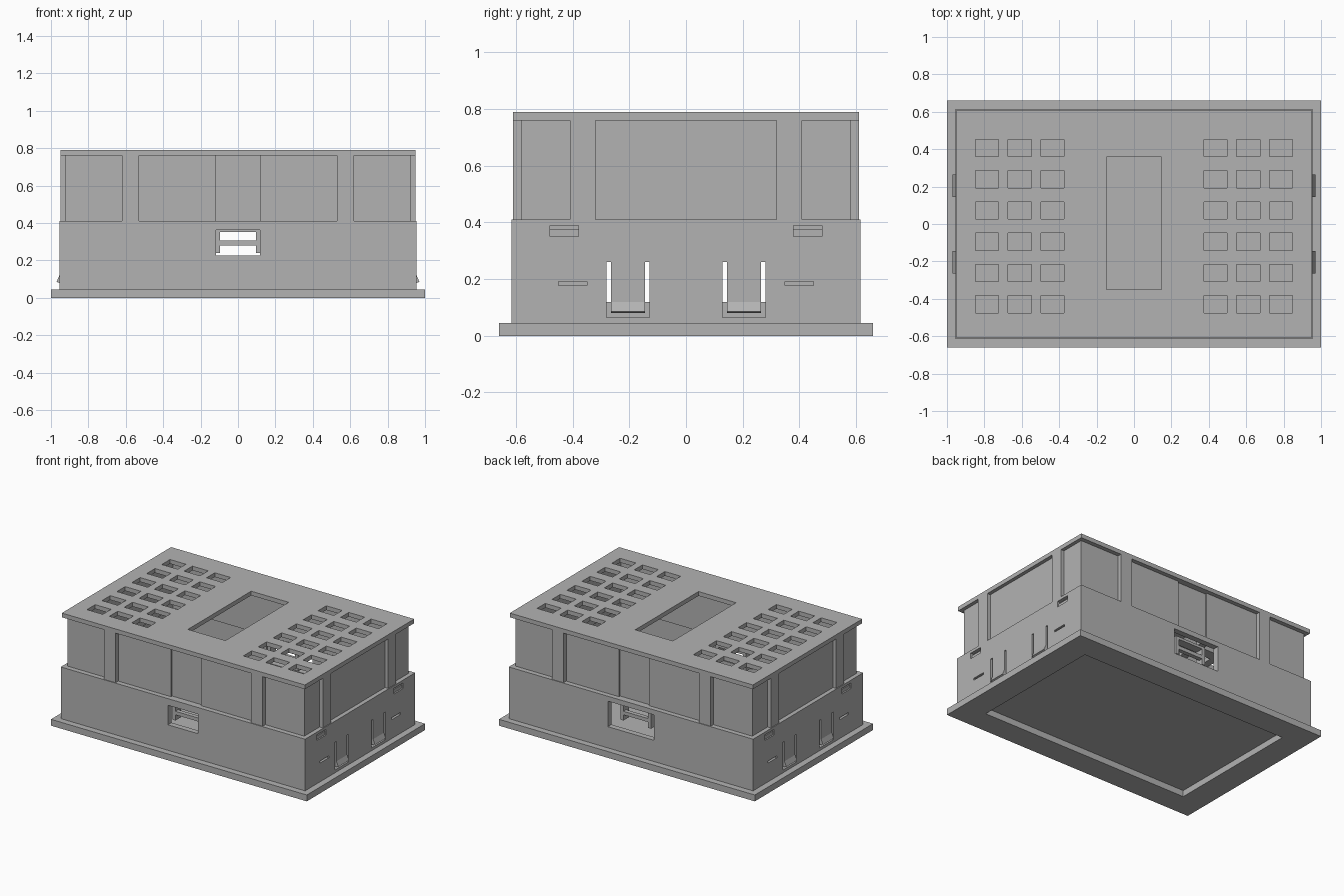
import bpy, bmesh
from mathutils import Vector

if "Cube" in bpy.data.objects:
    bpy.data.objects.remove(bpy.data.objects["Cube"], do_unlink=True)

grey = bpy.data.materials.new("plain grey")
grey.use_nodes = True
colour = (0.45, 0.45, 0.45, 1)
grey.diffuse_color = colour
grey.node_tree.nodes["Principled BSDF"].inputs["Base Color"].default_value = colour


def boxes(name, ranges):
    """One object made of axis-aligned boxes, each (x0, x1, y0, y1, z0, z1)."""
    bm = bmesh.new()
    for x0, x1, y0, y1, z0, z1 in ranges:
        lo, hi = Vector((x0, y0, z0)), Vector((x1, y1, z1))
        for v in bmesh.ops.create_cube(bm, size=1)["verts"]:
            v.co = (lo + hi) / 2 + v.co * (hi - lo)
    return finish(name, bm)


def finish(name, bm):
    bmesh.ops.recalc_face_normals(bm, faces=bm.faces)
    mesh = bpy.data.meshes.new(name)
    bm.to_mesh(mesh)
    bm.free()
    mesh.materials.append(grey)
    obj = bpy.data.objects.new(name, mesh)
    bpy.context.collection.objects.link(obj)
    return obj


def cut(obj, ranges):
    """Cut a set of separate boxes out of an object."""
    cutter = boxes("cutter", ranges)
    cutter.hide_render = True
    mod = obj.modifiers.new("cut", "BOOLEAN")
    mod.operation = "DIFFERENCE"
    mod.solver = "EXACT"
    mod.object = cutter
    bpy.context.view_layer.objects.active = obj
    bpy.ops.object.modifier_apply(modifier=mod.name)
    bpy.data.objects.remove(cutter, do_unlink=True)


def block(x, y, z0, z1):
    return (-x, x, -y, y, z0, z1)


def side_range(s, a, b):
    return (s * a, s * b) if s > 0 else (s * b, s * a)


SIDES = (-1, 1)
CORNERS = [(sx, sy) for sx in SIDES for sy in SIDES]

# Base flange with a recess underneath, and the floor above it
flange = boxes("base_flange", [block(1, 0.66, 0, 0.045)])
cut(flange, [block(0.82, 0.49, -0.1, 0.1)])
boxes("floor", [block(0.95, 0.61, 0.044, 0.06)])

# Lower shell
shell = boxes("lower_shell", [block(0.955, 0.615, 0.045, 0.41)])
cut(shell, [block(0.915, 0.575, 0, 0.5)])
cut(shell, [(-0.117, 0.117, -0.7, -0.5, 0.225, 0.363),
            (-0.18, 0.18, 0.5, 0.7, 0.195, 0.375)])
side_cuts = []
for sx, sy in CORNERS:
    side_cuts += [
        (*side_range(sx, 0.88, 1), *side_range(sy, 0.129, 0.281), 0.065, 0.26),
        (*side_range(sx, 0.935, 1), *side_range(sy, 0.35, 0.45), 0.178, 0.192),
        (*side_range(sx, 0.93, 1), *side_range(sy, 0.38, 0.48), 0.35, 0.39)]
cut(shell, side_cuts)

# Lips inside the upper side notches
boxes("notch_lips", [(*side_range(sx, 0.92, 0.945), *side_range(sy, 0.38, 0.48),
                      0.35, 0.375) for sx, sy in CORNERS])

# Snap tongues with hooked ends
for sx, sy in CORNERS:
    bm = bmesh.new()
    profile = [(0.93, 0.26), (0.955, 0.26), (0.955, 0.12), (0.97, 0.085),
               (0.955, 0.08), (0.93, 0.08)]
    face = bm.faces.new([bm.verts.new((sx * x, sy * 0.205 - 0.06, z))
                         for x, z in profile])
    new = bmesh.ops.extrude_face_region(bm, geom=[face])["geom"]
    bmesh.ops.translate(bm, vec=(0, 0.12, 0),
                        verts=[g for g in new if isinstance(g, bmesh.types.BMVert)])
    finish("snap_tongue", bm)

# Inner rails behind the snaps
boxes("inner_rails", [(*side_range(s, 0.86, 0.9), -0.3, 0.3, 0.06, 0.12)
                      for s in SIDES])

# Bracket behind each end window
for s, label in ((-1, "front"), (1, "back")):
    depth = side_range(s, 0.5, 0.56)
    bar = side_range(s, 0.53, 0.56)
    boxes(label + "_window_bracket", [
        (-0.12, -0.097, *depth, 0.24, 0.37),
        (0.097, 0.12, *depth, 0.24, 0.37),
        (-0.097, 0.097, *depth, 0.352, 0.37),
        (-0.097, 0.097, *bar, 0.28, 0.305)])

# Upper walls, set back, with a deeper centre panel at front and back
walls = boxes("upper_walls", [block(0.925, 0.58, 0.4, 0.765)])
cut(walls, [block(0.89, 0.545, 0.3, 0.9)])
cut(walls, [(-0.117, 0.117, *side_range(s, 0.567, 0.7), 0.41, 0.76) for s in SIDES])

# Pilasters between the recessed panels
pilasters = []
for sx, sy in CORNERS:
    pilasters += [
        (*side_range(sx, 0.53, 0.62), *side_range(sy, 0.56, 0.61), 0.405, 0.765),
        (*side_range(sx, 0.9, 0.95), *side_range(sy, 0.32, 0.41), 0.405, 0.765)]
boxes("pilasters", pilasters)

# Top plate with vent grids and the central opening
top = boxes("top_plate", [block(0.95, 0.61, 0.76, 0.79)])
holes = [(-0.147, 0.147, -0.35, 0.357, 0.7, 0.9)]
for s in SIDES:
    for col in range(3):
        for row in range(6):
            x = s * (0.436 + 0.175 * col)
            y = 0.406 - 0.167 * row
            holes.append((x - 0.062, x + 0.062, y - 0.046, y + 0.046, 0.7, 0.9))
cut(top, holes)
